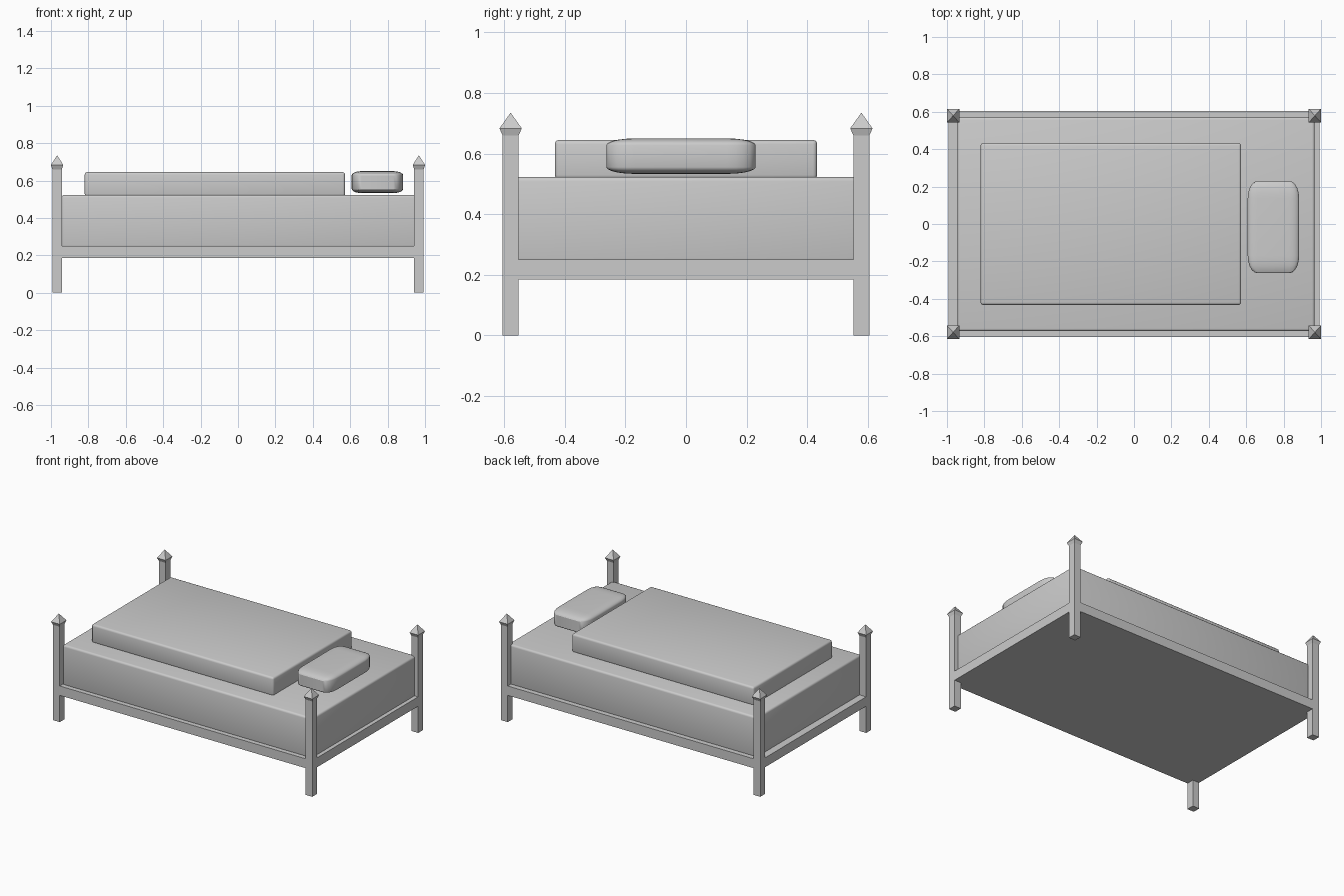
import bpy, bmesh
from mathutils import Vector

if "Cube" in bpy.data.objects:
    bpy.data.objects.remove(bpy.data.objects["Cube"])

PX, PY = 0.967, 0.579      # post centres
HX, HY = 0.0255, 0.0262    # post half widths
RAIL_LOW, RAIL_TOP = 0.185, 0.25


def add_object(name, bm):
    bmesh.ops.recalc_face_normals(bm, faces=bm.faces)
    me = bpy.data.meshes.new(name)
    bm.to_mesh(me)
    bm.free()
    ob = bpy.data.objects.new(name, me)
    bpy.context.collection.objects.link(ob)
    return ob


def box(lo, hi):
    lo, hi = Vector(lo), Vector(hi)
    bm = bmesh.new()
    bmesh.ops.create_cube(bm, size=1)
    for v in bm.verts:
        v.co = (lo + hi) / 2 + v.co * (hi - lo)
    return bm


def smooth(ob):
    bpy.ops.object.select_all(action='DESELECT')
    ob.select_set(True)
    bpy.context.view_layer.objects.active = ob
    bpy.ops.object.shade_smooth_by_angle()


def soft_box(name, lo, hi, radius, segments=3, scaled=False):
    """Rounded box; scaled=True makes the rounding proportional to each side."""
    lo, hi = Vector(lo), Vector(hi)
    bm = box((-.5, -.5, -.5), (.5, .5, .5)) if scaled else box(lo, hi)
    bmesh.ops.bevel(bm, geom=bm.edges[:], offset=radius, segments=segments,
                    profile=0.5, affect='EDGES')
    if scaled:
        for v in bm.verts:
            v.co = (lo + hi) / 2 + v.co * (hi - lo)
    smooth(add_object(name, bm))


# Bed frame: a slab cut at the post lines, corners extruded into legs and posts
bm = box((-PX - HX, -PY - HY, RAIL_LOW), (PX + HX, PY + HY, RAIL_TOP))
for s in (-1, 1):
    for co, no in (((s * (PX - HX), 0, 0), (1, 0, 0)), ((0, s * (PY - HY), 0), (0, 1, 0))):
        bmesh.ops.bisect_plane(bm, geom=bm.verts[:] + bm.edges[:] + bm.faces[:],
                               plane_co=co, plane_no=no)


def extrude(face, z, hx=HX, hy=HY):
    new = bmesh.ops.extrude_discrete_faces(bm, faces=[face])['faces'][0]
    c = new.calc_center_median()
    for v in new.verts:
        v.co = (c.x + (hx if v.co.x > c.x else -hx),
                c.y + (hy if v.co.y > c.y else -hy), z)
    return new


bm.normal_update()
corners = [f for f in bm.faces if abs(f.normal.z) > 0.9
           and abs(f.calc_center_median().x) > PX - HX
           and abs(f.calc_center_median().y) > PY - HY]
for f in corners:
    if f.calc_center_median().z < 0.2:
        extrude(f, 0)                                  # leg
    else:
        post = extrude(f, 0.66)                        # post
        cap = extrude(post, 0.683, 0.033, 0.037)       # flared finial base
        tip = bmesh.ops.poke(bm, faces=[cap])['verts'][0]
        tip.co.z = 0.735                               # pyramid tip
add_object("bed_frame", bm)

# Bedding
soft_box("mattress", (-0.943, -0.573, 0.24), (0.966, 0.571, 0.523), 0.014)
soft_box("blanket", (-0.82, -0.433, 0.515), (0.573, 0.433, 0.645), 0.014)
soft_box("pillow", (0.608, -0.263, 0.533), (0.883, 0.23, 0.65), 0.19, 5, scaled=True)
